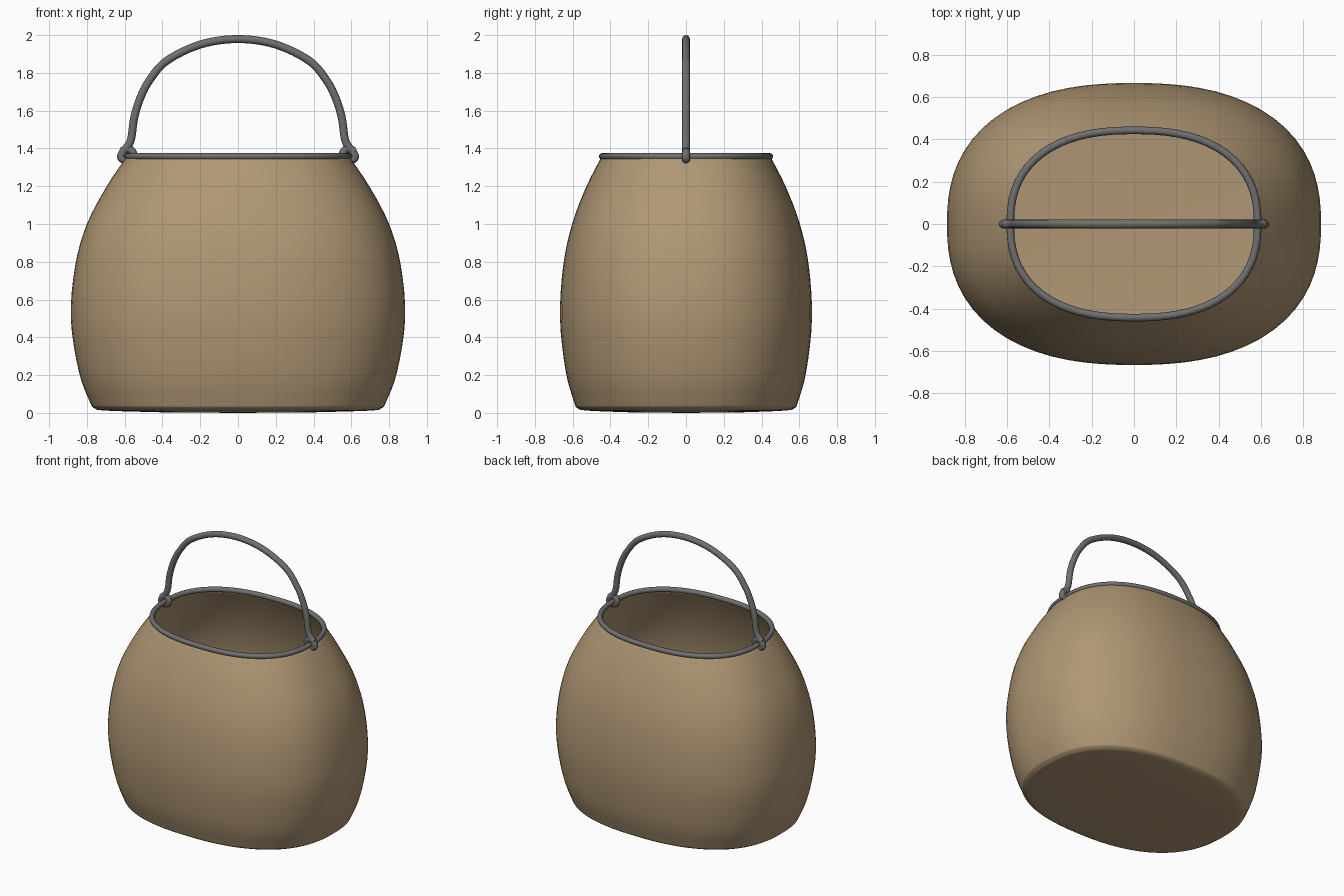
import bpy, bmesh, math
from mathutils import Vector

cube = bpy.data.objects.get("Cube")
if cube:
    bpy.data.objects.remove(cube, do_unlink=True)


def material(name, color):
    m = bpy.data.materials.new(name)
    m.use_nodes = True
    m.diffuse_color = color
    bsdf = next(n for n in m.node_tree.nodes if n.type == 'BSDF_PRINCIPLED')
    bsdf.inputs["Base Color"].default_value = color
    bsdf.inputs["Roughness"].default_value = 0.7
    return m


tan = material("tan wicker", (0.43, 0.31, 0.175, 1))
steel = material("grey metal", (0.16, 0.16, 0.16, 1))
SIDES = 72


def oval(rx, ry, z, power=2.4):
    """Rounded-rectangle-like oval at height z."""
    ring = []
    for i in range(SIDES):
        a = math.tau * i / SIDES
        c, s = math.cos(a), math.sin(a)
        k = (abs(c) ** power + abs(s) ** power) ** (-1 / power)
        ring.append(Vector((rx * c * k, ry * s * k, z)))
    return ring


def smooth_path(points, steps=4):
    """Catmull-Rom interpolation through the points."""
    pts = [Vector(p) for p in points]
    pts = [pts[0]] + pts + [pts[-1]]
    out = []
    for a, b, c, d in zip(pts, pts[1:], pts[2:], pts[3:]):
        for i in range(steps):
            t = i / steps
            out.append(0.5 * (2 * b + (c - a) * t + (2 * a - 5 * b + 4 * c - d) * t * t
                              + (3 * b - a - 3 * c + d) * t ** 3))
    return out + [pts[-1]]


def finish(ob, mat):
    ob.data.materials.append(mat)
    bpy.ops.object.select_all(action='DESELECT')
    ob.select_set(True)
    bpy.context.view_layer.objects.active = ob


def tube(name, points, radius, closed=False):
    """Round wire along a path, turned into a mesh."""
    cu = bpy.data.curves.new(name, 'CURVE')
    cu.dimensions = '3D'
    cu.bevel_depth = radius
    cu.bevel_resolution = 4
    cu.use_fill_caps = True
    sp = cu.splines.new('POLY')
    sp.points.add(len(points) - 1)
    for sp_pt, p in zip(sp.points, points):
        sp_pt.co = (*p, 1)
    sp.use_cyclic_u = closed
    ob = bpy.data.objects.new(name, cu)
    bpy.context.collection.objects.link(ob)
    finish(ob, steel)
    bpy.ops.object.convert(target='MESH')
    bpy.ops.object.shade_smooth()


# Basket body: half width, half depth and height of each ring
profile = [(0.4, 0.3, 0.003), (0.7, 0.52, 0.012), (0.76, 0.575, 0.025), (0.785, 0.593, 0.06),
           (0.843, 0.637, 0.22), (0.885, 0.667, 0.5), (0.862, 0.65, 0.78),
           (0.8, 0.603, 1.0), (0.695, 0.527, 1.2), (0.587, 0.445, 1.36)]
bm = bmesh.new()
rings = [[bm.verts.new(p) for p in oval(*v)] for v in smooth_path(profile)]
for low, high in zip(rings, rings[1:]):
    for i in range(SIDES):
        j = (i + 1) % SIDES
        bm.faces.new((low[i], low[j], high[j], high[i]))
center = bm.verts.new((0, 0, 0))
for i in range(SIDES):
    bm.faces.new((center, rings[0][(i + 1) % SIDES], rings[0][i]))
mesh = bpy.data.meshes.new("basket_body")
bm.to_mesh(mesh)
bm.free()
body = bpy.data.objects.new("basket_body", mesh)
bpy.context.collection.objects.link(body)
finish(body, tan)
bpy.ops.object.shade_smooth()
wall = body.modifiers.new("wall", 'SOLIDIFY')
wall.thickness = 0.012
wall.offset = -1

# Metal ring around the opening
tube("rim_ring", oval(0.585, 0.443, 1.358), 0.018, closed=True)

# Handle: one half from the hook up to the crown, mirrored for the other side
half = [(0.615, 1.385), (0.582, 1.398), (0.556, 1.378), (0.562, 1.348), (0.592, 1.337),
        (0.619, 1.352), (0.607, 1.385), (0.578, 1.42), (0.563, 1.465), (0.55, 1.56),
        (0.52, 1.66), (0.472, 1.755), (0.38, 1.862), (0.2, 1.95)]
left = [(x, 0, z) for x, z in half]
right = [(-x, 0, z) for x, z in reversed(half)]
tube("handle", smooth_path(left + [(0, 0, 1.979)] + right, 6), 0.021)
